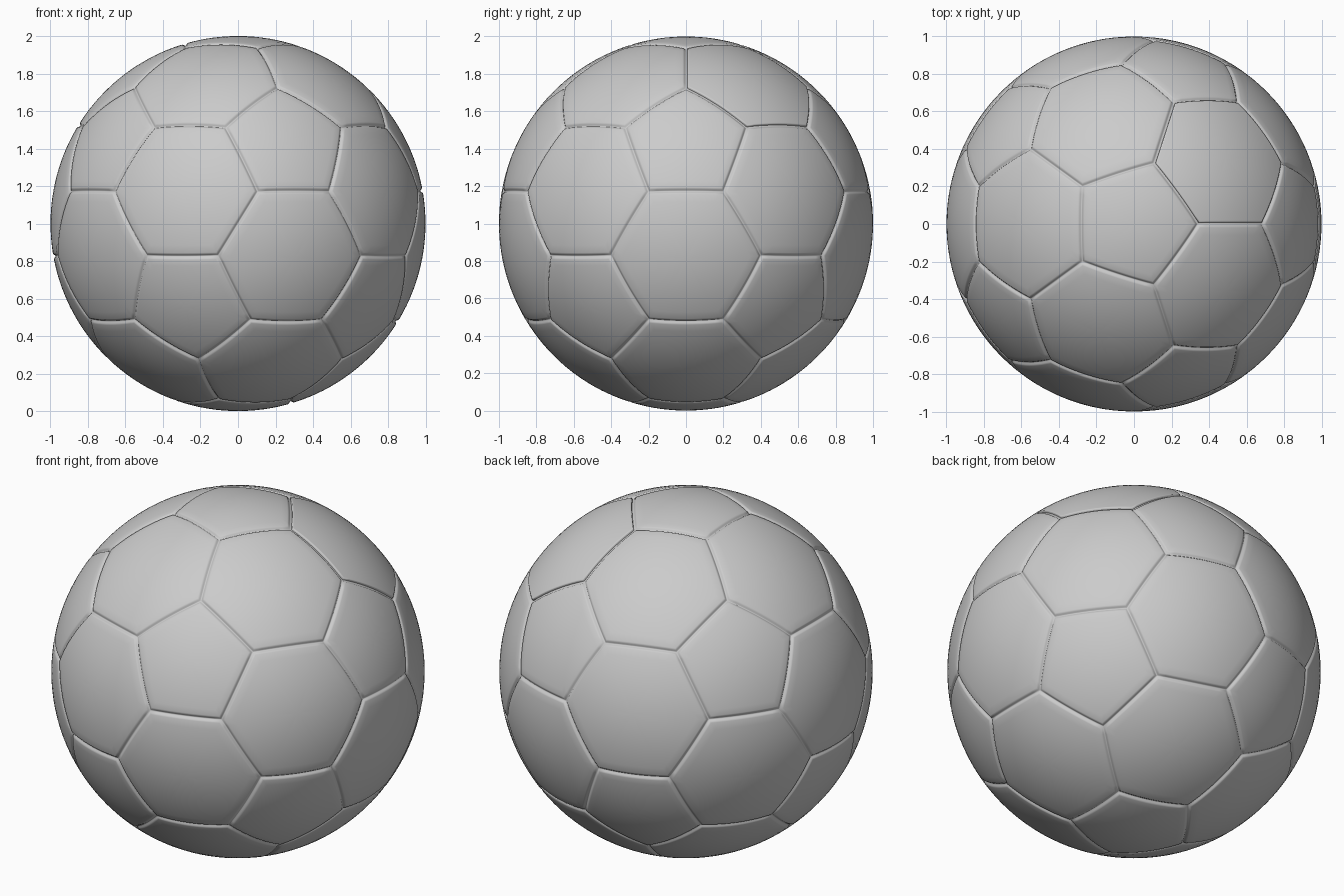
import bpy, bmesh, math
from mathutils import Vector

if "Cube" in bpy.data.objects:
    bpy.data.objects.remove(bpy.data.objects["Cube"])

K = 10          # segments along each panel side
CENTRE = Vector((0, 0, 1))

# Icosahedron with a vertex at each pole: panel layout of the ball
def on_ring(z, az):
    r = math.sqrt(1 - z * z)
    return Vector((r * math.cos(az), r * math.sin(az), z))

h = 1 / math.sqrt(5)
ico = [Vector((0, 0, 1)), Vector((0, 0, -1))]
for i in range(5):
    ico.append(on_ring(h, math.radians(72 * i)))
    ico.append(on_ring(-h, math.radians(72 * i + 36)))

def adjacent(a, b):
    return a != b and (ico[a] - ico[b]).length < 1.1

def ordered(points):
    # sort corners counter-clockwise seen from outside
    c = sum(points, Vector()) / len(points)
    n = c.normalized()
    u = (points[0] - c).normalized()
    v = n.cross(u)
    return sorted(points, key=lambda p: math.atan2((p - c).dot(v), (p - c).dot(u)))

def cut(a, b):
    return ((2 * ico[a] + ico[b]) / 3).normalized()

pentagons = [ordered([cut(a, b) for b in range(12) if adjacent(a, b)]) for a in range(12)]
hexagons = []
for a in range(12):
    for b in range(a + 1, 12):
        for c in range(b + 1, 12):
            if adjacent(a, b) and adjacent(b, c) and adjacent(a, c):
                tri = (a, b, c)
                hexagons.append(ordered([cut(p, q) for p in tri for q in tri if p != q]))

# Groove profiles: (distance from seam, depth)
SOFT = [(0, .012), (.004, .010), (.009, .005), (.014, .0015), (.020, 0)]
CRISP = [(0, .012), (.009, .012), (.010, .002), (.014, 0), (.020, 0)]

def add_panel(bm, corners, profile):
    n = len(corners)
    c = sum(corners, Vector()) / n
    apothem = ((corners[0] + corners[1]) / 2 - c).length
    steps = [(1 - d / apothem, depth) for d, depth in profile]
    inner = steps[-1][0]
    steps += [(inner * (1 - i / 8), 0) for i in range(1, 8)]
    rings = []
    for s, depth in steps:
        ring = []
        for i in range(n):
            for k in range(K):
                edge = corners[i].lerp(corners[(i + 1) % n], k / K)
                p = c.lerp(edge, s).normalized() * (1 - depth)
                ring.append(bm.verts.new(p + CENTRE))
        rings.append(ring)
    m = n * K
    for r0, r1 in zip(rings, rings[1:]):
        for i in range(m):
            j = (i + 1) % m
            bm.faces.new((r0[i], r0[j], r1[j], r1[i]))
    mid = bm.verts.new(c.normalized() + CENTRE)
    for i in range(m):
        bm.faces.new((rings[-1][i], rings[-1][(i + 1) % m], mid))

# Stitched panels, one hexagon near the top with a crisper rim
bm = bmesh.new()
crisp_dir = on_ring(0.795, math.radians(36))
for panel in pentagons + hexagons:
    middle = (sum(panel, Vector())).normalized()
    add_panel(bm, panel, CRISP if middle.dot(crisp_dir) > 0.98 else SOFT)
bmesh.ops.remove_doubles(bm, verts=bm.verts, dist=0.0004)
bmesh.ops.recalc_face_normals(bm, faces=bm.faces)
mesh = bpy.data.meshes.new("ball")
bm.to_mesh(mesh)
bm.free()
ball = bpy.data.objects.new("ball", mesh)
bpy.context.collection.objects.link(ball)
bpy.context.view_layer.objects.active = ball
ball.select_set(True)
bpy.ops.object.shade_smooth_by_angle(angle=math.radians(65))
